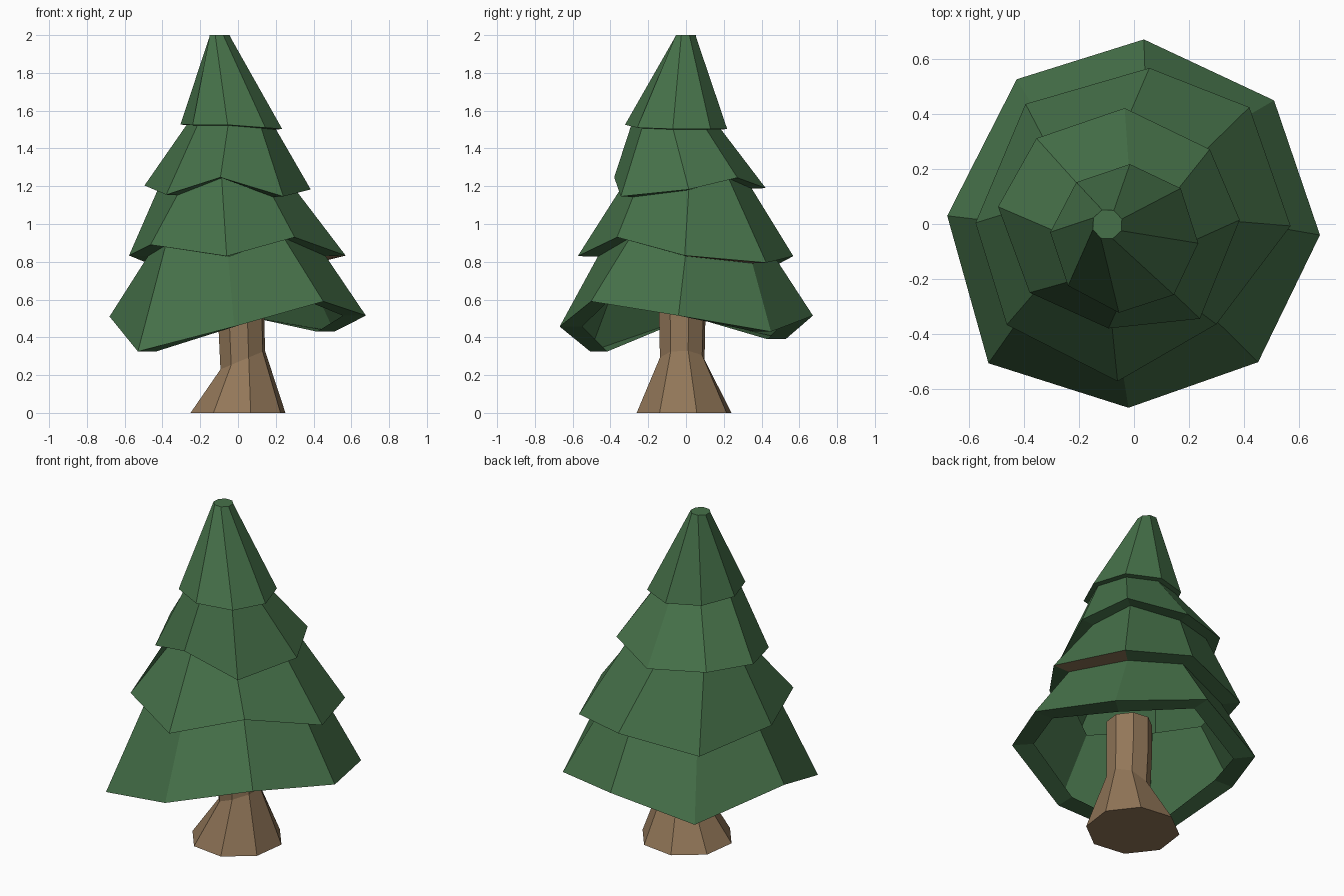
import bpy, bmesh, math

if "Cube" in bpy.data.objects:
    bpy.data.objects.remove(bpy.data.objects["Cube"])


def material(name, color):
    m = bpy.data.materials.new(name)
    m.diffuse_color = (*color, 1)
    m.use_nodes = True
    m.node_tree.nodes["Principled BSDF"].inputs["Base Color"].default_value = m.diffuse_color
    return m


green = material("needles_green", (0.061, 0.165, 0.067))
brown = material("bark_brown", (0.29, 0.185, 0.10))


def loft(name, rings, mats, recolor=None, close_bottom=True):
    """Skin a stack of eight-sided rings, cap the top and optionally the bottom."""
    bm = bmesh.new()
    loops = [[bm.verts.new(p) for p in ring] for ring in rings]
    for level, (a, b) in enumerate(zip(loops, loops[1:])):
        n = len(a)
        for i in range(n):
            j = (i + 1) % n
            f = bm.faces.new((a[i], a[j], b[j], b[i]))
            if (level, i) == recolor:
                f.material_index = 1
    if close_bottom:
        bm.faces.new(loops[0])
    bm.faces.new(loops[-1])
    bmesh.ops.recalc_face_normals(bm, faces=bm.faces)
    mesh = bpy.data.meshes.new(name)
    bm.to_mesh(mesh)
    bm.free()
    for m in mats:
        mesh.materials.append(m)
    obj = bpy.data.objects.new(name, mesh)
    bpy.context.collection.objects.link(obj)
    return obj


def inset(ring, s, dz):
    cx = sum(p[0] for p in ring) / len(ring)
    cy = sum(p[1] for p in ring) / len(ring)
    return [(cx + (x - cx) * s, cy + (y - cy) * s, z + dz) for x, y, z in ring]


def octagon(cx, cy, r, z, start, tilt=0.0):
    pts = []
    for k in range(8):
        a = math.radians(start - 45 * k)
        x = r * math.cos(a)
        pts.append((cx + x, cy + r * math.sin(a), z + tilt * x))
    return pts


# Uneven branch rims, bottom to top, each starting at the back
rims = [
    [(.036, .672, .515), (.51, .45, .43), (.677, -.04, .515), (.452, -.503, .59),
     (-.02, -.669, .457), (-.53, -.507, .325), (-.68, .03, .51), (-.427, .527, .39)],
    [(.056, .568, .83), (.42, .425, .795), (.57, -.007, .833), (.30, -.365, .93),
     (-.06, -.573, .83), (-.463, -.367, .89), (-.577, .004, .833), (-.395, .437, .76)],
    [(-.034, .422, 1.19), (.276, .272, 1.245), (.385, .015, 1.183), (.24, -.345, 1.146),
     (-.093, -.38, 1.247), (-.38, -.25, 1.155), (-.495, .063, 1.204), (-.355, .312, 1.21)],
    [(-.015, .218, 1.503), (.17, .13, 1.503), (.234, -.07, 1.503), (.145, -.258, 1.51),
     (-.055, -.323, 1.525), (-.24, -.225, 1.525), (-.305, -.03, 1.527), (-.21, .152, 1.515)],
]

# Foliage: one hollow shell, four skirts with turned-in hems, small flat tip
rings = [inset(rims[0], .82, 0), rims[0]]
for rim, s in zip(rims[1:], (.82, .82, .88)):
    rings += [inset(rim, s, -.003), rim]
rings.append(octagon(-.097, -.001, .056, 2.0, 65))
# one underside panel of the second skirt is bark coloured
loft("foliage", rings, [green, brown], recolor=(2, 1), close_bottom=False)

# Trunk: flared foot, slightly tilted waist, straight stem ending in the hollow
loft("trunk", [
    octagon(0, -.01, .26, 0, 60),
    octagon(.025, -.02, .122, .28, 60, .42),
    octagon(.017, -.02, .127, .50, 60),
    octagon(.017, -.02, .127, .675, 60),
], [brown])
